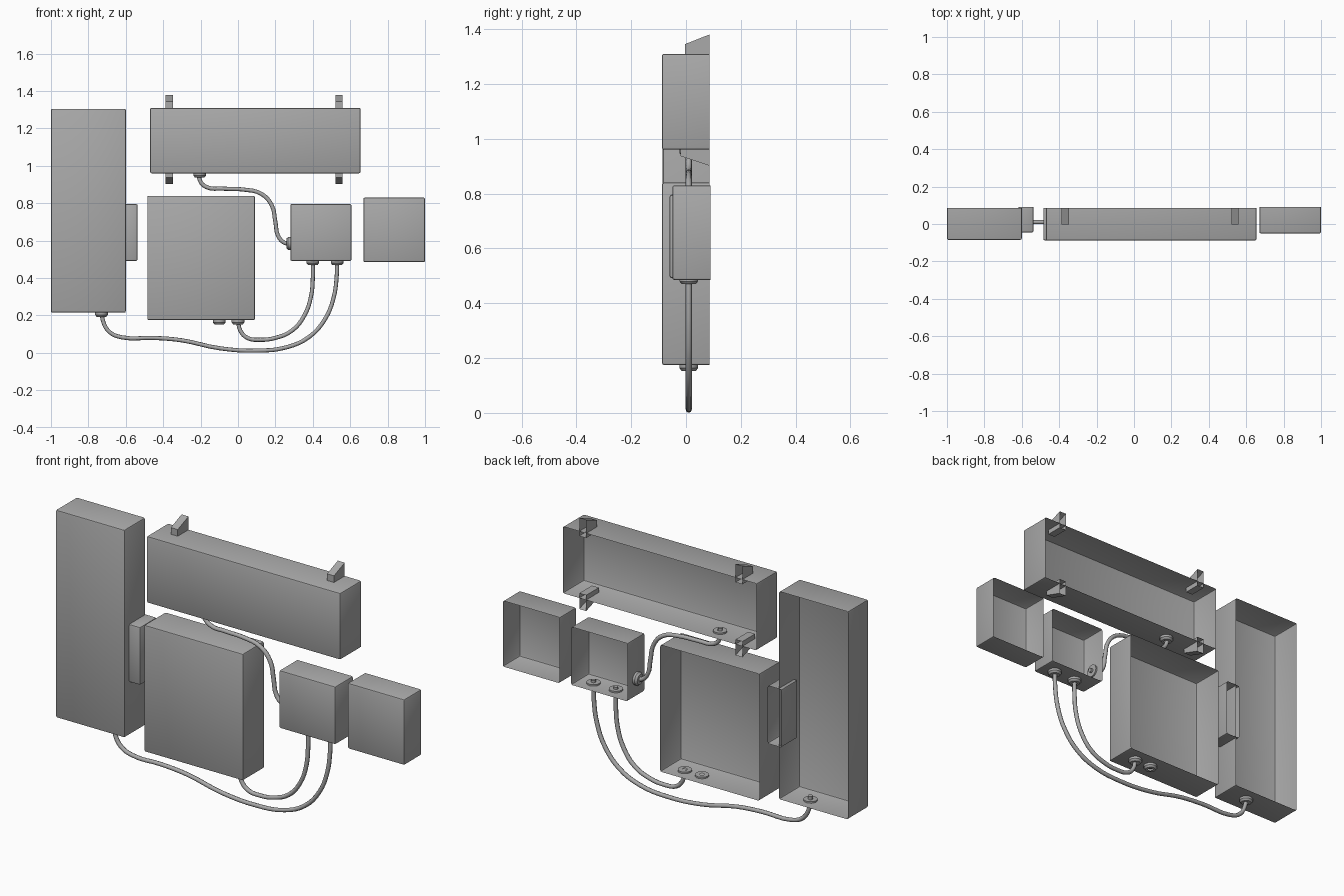
import bpy, bmesh
from mathutils import Matrix, Vector

default = bpy.data.objects.get("Cube")
if default:
    bpy.data.objects.remove(default, do_unlink=True)

grey = bpy.data.materials.new("plain grey")
grey.use_nodes = True
grey.diffuse_color = (0.4, 0.4, 0.4, 1)
grey.node_tree.nodes["Principled BSDF"].inputs["Base Color"].default_value = (0.4, 0.4, 0.4, 1)

BACK = 0.085
CABLE_Y = 0.01


def finish(name, bm, smooth=True):
    mesh = bpy.data.meshes.new(name)
    bm.to_mesh(mesh)
    bm.free()
    obj = bpy.data.objects.new(name, mesh)
    bpy.context.collection.objects.link(obj)
    mesh.materials.append(grey)
    if smooth:
        bpy.ops.object.select_all(action="DESELECT")
        obj.select_set(True)
        bpy.context.view_layer.objects.active = obj
        bpy.ops.object.shade_smooth_by_angle(angle=0.6)
    return obj


def open_box(name, x0, x1, z0, z1, front, back=BACK, bevel=0.008):
    """Thin shell with softened edges and no back face."""
    bm = bmesh.new()
    bmesh.ops.create_cube(bm, size=1)
    centre = Vector(((x0 + x1) / 2, (front + back) / 2, (z0 + z1) / 2))
    for v in bm.verts:
        v.co = v.co * Vector((x1 - x0, back - front, z1 - z0)) + centre
    rear = [f for f in bm.faces if f.normal.y > 0.9]
    bmesh.ops.delete(bm, geom=rear, context="FACES_ONLY")
    edges = [e for e in bm.edges if not e.is_boundary]
    bmesh.ops.bevel(bm, geom=edges, offset=bevel, segments=2, profile=0.5, affect="EDGES")
    return finish(name, bm)


def hook(name, x, z_in, z_low, z_high, front):
    """Channel with a sloped outer face, open at the back."""
    bm = bmesh.new()
    profile = [(BACK, z_in), (front, z_in), (front, z_low), (BACK, z_high)]
    left, right = ([bm.verts.new((x + dx, y, z)) for y, z in profile] for dx in (-0.02, 0.02))
    bm.faces.new(left)
    bm.faces.new(right[::-1])
    for i in range(3):
        bm.faces.new((left[i], right[i], right[i + 1], left[i + 1]))
    bmesh.ops.recalc_face_normals(bm, faces=bm.faces)
    return finish(name, bm, False)


def gland(name, x, z, direction=(0, 0, -1)):
    """Stepped round collar passing through a box wall."""
    bm = bmesh.new()
    place = (Matrix.Translation((x, CABLE_Y, z))
             @ Vector(direction).to_track_quat("Z", "X").to_matrix().to_4x4())
    steps = [(0.012, -0.008), (0.034, -0.008), (0.034, 0.012), (0.026, 0.022), (0.012, 0.022)]
    rings = []
    for r, h in steps:
        ring = bmesh.ops.create_circle(bm, segments=16, radius=r,
                                       matrix=place @ Matrix.Translation((0, 0, h)))["verts"]
        rings.append(ring)
    for a, b in zip(rings, rings[1:]):
        for i in range(16):
            j = (i + 1) % 16
            bm.faces.new((a[i], a[j], b[j], b[i]))
    bmesh.ops.recalc_face_normals(bm, faces=bm.faces)
    return finish(name, bm)


def cable(name, points):
    curve = bpy.data.curves.new(name, "CURVE")
    curve.dimensions = "3D"
    curve.bevel_depth = 0.011
    curve.bevel_resolution = 2
    curve.resolution_u = 4
    curve.use_fill_caps = True
    spline = curve.splines.new("BEZIER")
    spline.bezier_points.add(len(points) - 1)
    for p, (x, z) in zip(spline.bezier_points, points):
        p.co = (x, CABLE_Y, z)
        p.handle_left_type = p.handle_right_type = "AUTO"
    curve.materials.append(grey)
    obj = bpy.data.objects.new(name, curve)
    bpy.context.collection.objects.link(obj)


# Housings
open_box("tall_housing", -1.0, -0.6, 0.215, 1.305, -0.085)
open_box("long_housing", -0.47, 0.655, 0.96, 1.31, -0.088)
open_box("main_housing", -0.485, 0.09, 0.175, 0.84, -0.088)
open_box("junction_box", 0.28, 0.607, 0.492, 0.796, -0.06)
open_box("end_box", 0.67, 1.0, 0.485, 0.83, -0.05, 0.09)
open_box("side_box", -0.618, -0.537, 0.492, 0.796, -0.045, 0.09)

# Mounting hooks on the long housing
for side, x in (("right", -0.367), ("left", 0.54)):
    hook(f"{side}_upper_hook", x, 1.285, 1.345, 1.38, -0.004)
    hook(f"{side}_lower_hook", x, 0.985, 0.937, 0.902, -0.02)

# Cable collars
gland("tall_housing_collar", -0.73, 0.215)
gland("long_housing_collar", -0.205, 0.96)
gland("main_housing_spare_collar", -0.1, 0.175)
gland("main_housing_collar", 0.0, 0.175)
gland("junction_inner_collar", 0.4, 0.492)
gland("junction_outer_collar", 0.53, 0.492)
gland("junction_side_collar", 0.28, 0.585, (-1, 0, 0))

# Cables
cable("upper_cable", [(-0.205, 0.98), (-0.205, 0.925), (-0.17, 0.887), (-0.08, 0.878), (0.03, 0.873),
                      (0.125, 0.85), (0.18, 0.79), (0.2, 0.7), (0.215, 0.625), (0.25, 0.588),
                      (0.3, 0.585)])
cable("short_cable", [(0, 0.18), (0.012, 0.12), (0.05, 0.08), (0.12, 0.07), (0.2, 0.08), (0.29, 0.12),
                      (0.355, 0.2), (0.39, 0.3), (0.4, 0.4), (0.4, 0.51)])
cable("long_cable", [(-0.73, 0.24), (-0.72, 0.165), (-0.685, 0.11), (-0.62, 0.083), (-0.45, 0.08),
                     (-0.3, 0.067), (-0.1, 0.025), (0.1, 0.012), (0.26, 0.03), (0.38, 0.085),
                     (0.465, 0.18), (0.51, 0.29), (0.527, 0.4), (0.53, 0.51)])
